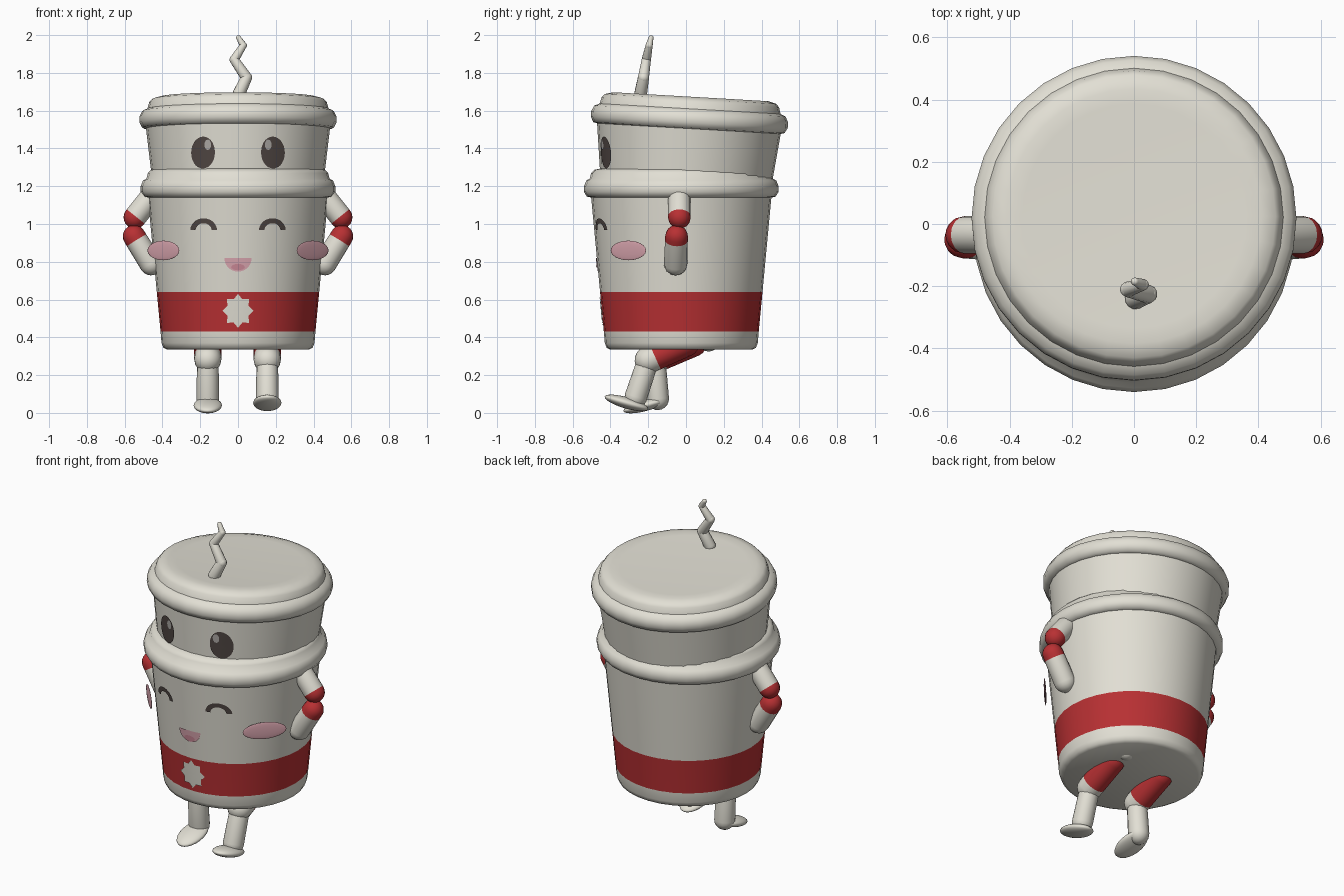
import bpy, bmesh
from math import pi, tau, sin, cos, sqrt, radians
from mathutils import Vector, Matrix

cube = bpy.data.objects.get("Cube")
if cube:
    bpy.data.objects.remove(cube, do_unlink=True)


def material(name, rgb):
    m = bpy.data.materials.new(name)
    m.use_nodes = True
    m.diffuse_color = (*rgb, 1)
    m.node_tree.nodes["Principled BSDF"].inputs["Base Color"].default_value = (*rgb, 1)
    return m


CREAM = material("cream", (0.76, 0.74, 0.66))
RED = material("red", (0.48, 0.03, 0.033))
PINK = material("blush_pink", (0.70, 0.38, 0.43))
ROSE = material("tongue_rose", (0.60, 0.25, 0.31))
DARK = material("dark_brown", (0.08, 0.062, 0.056))
GLINT = material("eye_glint", (0.42, 0.40, 0.38))


def finish(name, bm, mats, matrix):
    mesh = bpy.data.meshes.new(name)
    bmesh.ops.recalc_face_normals(bm, faces=bm.faces)
    bm.to_mesh(mesh)
    bm.free()
    for m in mats:
        mesh.materials.append(m)
    for p in mesh.polygons:
        p.use_smooth = True
    mesh.set_sharp_from_angle(angle=radians(50))
    obj = bpy.data.objects.new(name, mesh)
    obj.matrix_world = matrix
    bpy.context.collection.objects.link(obj)
    return obj


def lathe(name, profile, matrix, segs=32, red=None):
    """Revolve (radius, height) points; faces between the red limits turn red."""
    bm = bmesh.new()
    rings = []
    for r, z in profile:
        if r < 1e-4:
            rings.append([bm.verts.new((0, 0, z))] * segs)
        else:
            rings.append([bm.verts.new((r * sin(tau * i / segs), -r * cos(tau * i / segs), z))
                          for i in range(segs)])
    for k in range(len(rings) - 1):
        a, b = rings[k], rings[k + 1]
        mid = (profile[k][1] + profile[k + 1][1]) / 2
        for i in range(segs):
            j = (i + 1) % segs
            corners = list(dict.fromkeys((a[i], a[j], b[j], b[i])))
            face = bm.faces.new(corners)
            face.material_index = int(red is not None and red[0] < mid < red[1])
    return finish(name, bm, [CREAM, RED], matrix)


def capsule(name, p, q, r1, r2, red=None, cuts=(), segs=16):
    """Round-ended limb from p to q, with extra rings at the given lengths."""
    p, q = Vector(p), Vector(q)
    axis = q - p
    size = axis.length
    steps = [i / 5 * pi / 2 for i in range(6)]
    profile = [(r1 * sin(t), -r1 * cos(t)) for t in steps]
    profile += [(r1 + (r2 - r1) * c / size, c) for c in cuts]
    profile += [(r2 * cos(t), size + r2 * sin(t)) for t in steps]
    turn = axis.to_track_quat('Z', 'Y').to_matrix().to_4x4()
    return lathe(name, profile, Matrix.Translation(p) @ turn, segs, red)


def ball(name, center, scale, mat, turn=Matrix()):
    bm = bmesh.new()
    bmesh.ops.create_uvsphere(bm, u_segments=24, v_segments=12, radius=1)
    matrix = Matrix.Translation(center) @ turn @ Matrix.Diagonal((*scale, 1))
    return finish(name, bm, [mat], matrix)


def decal(name, wall, matrix, center, size, mat, start=0, end=tau, inner=0, lift=0.005,
          points=0):
    """Thin polar patch wrapped on a cup wall (wall gives radius at a height)."""
    bm = bmesh.new()
    n, rows = points * 2 or 28, 5
    grid = []
    for i in range(n + 1):
        t = start + (end - start) * i / n
        reach = 0.74 if points and i % 2 else 1
        row = []
        for k in range(rows + 1):
            v = (inner + (1 - inner) * k / rows) * reach
            x, z = center[0] + size[0] * v * cos(t), center[1] + size[1] * v * sin(t)
            row.append(bm.verts.new((x, -sqrt((wall(z) + lift) ** 2 - x * x), z)))
        grid.append(row)
    for a, b in zip(grid, grid[1:]):
        for k in range(rows):
            bm.faces.new((a[k], a[k + 1], b[k + 1], b[k]))
    bmesh.ops.remove_doubles(bm, verts=bm.verts, dist=1e-5)
    return finish(name, bm, [mat], matrix)


# Lower cup with its rim and red band
LOWER = Matrix.Translation((0, -0.025, 0))
lathe("lower_cup", [(0, .335), (.375, .335), (.395, .345), (.405, .37), (.41, .43), (.43, .64),
                    (.477, 1.14), (.5, 1.145), (.515, 1.17), (.515, 1.2), (.503, 1.23),
                    (.485, 1.24), (.477, 1.27), (.46, 1.287), (.42, 1.295), (0, 1.295)],
      LOWER, red=(.43, .64))

# Upper cup with its lid, leaning back
UPPER = Matrix.Translation((0, 0.018, 1.55)) @ Matrix.Rotation(radians(-3.3), 4, 'X')
lathe("upper_cup", [(0, -.38), (.447, -.38), (.487, -.045), (.507, -.04), (.522, -.012),
                    (.522, .018), (.507, .048), (.48, .06), (.47, .095), (.455, .112),
                    (.41, .124), (.36, .122), (0, .118)], UPPER)


def lower_wall(z):
    return 0.41 + (z - 0.43) * 0.0945


def upper_wall(z):
    return 0.492 + z * 0.118


# Zigzag steam wisp on the lid
wisp = [(.005, -.24, 1.69), (.045, -.225, 1.775), (-.02, -.21, 1.87),
        (.028, -.195, 1.945), (.003, -.185, 1.986)]
girth = [.034, .03, .025, .019, .013]
for i in range(4):
    capsule(f"wisp_{i + 1}", wisp[i], wisp[i + 1], girth[i], girth[i + 1], segs=12)

# Faces, cheeks and arms, mirrored
for side, s in (("left", 1), ("right", -1)):
    decal(f"{side}_eye", upper_wall, UPPER, (s * .185, -.197), (.063, .084), DARK)
    decal(f"{side}_eye_glint", upper_wall, UPPER, (s * .16, -.157), (.018, .027), GLINT, lift=.008)
    decal(f"{side}_smiling_eye", lower_wall, LOWER, (s * .182, .965), (.071, .065), DARK,
          start=.05, end=pi - .05, inner=.6)
    ball(f"{side}_cheek", (s * .395, -.305, .86), (.126, .006, .052), PINK,
         Matrix.Rotation(s * radians(48), 4, 'Z'))
    capsule(f"{side}_upper_arm", (s * .47, -.035, 1.13), (s * .546, -.035, 1.035), .06, .06,
            red=(.115, 1), cuts=(.115,))
    capsule(f"{side}_forearm", (s * .55, -.05, .935), (s * .46, -.055, .79), .06, .062,
            red=(-1, .025), cuts=(.025,))

# Mouth and tongue
decal("mouth", lower_wall, LOWER, (0, .82), (.072, .072), PINK, start=pi, end=tau)
decal("tongue", lower_wall, LOWER, (0, .772), (.036, .017), ROSE, lift=.008)

# Star patch on the band
decal("band_star", lower_wall, LOWER, (0, .54), (.082, .09), CREAM, start=pi / 2,
      end=pi / 2 + tau, points=8)

# Legs in mid stride: hip, knee, ankle, foot centre, foot tilt in degrees
legs = {"left": (.155, (.0, .37), (-.2, .28), (-.265, .085), (-.315, .053), -16),
        "right": (-.16, (.04, .37), (-.165, .283), (-.15, .075), (-.215, .04), 15)}
for side, (x, hip, knee, ankle, foot, tilt) in legs.items():
    hip, knee, ankle, foot = (Vector((x, *p)) for p in (hip, knee, ankle, foot))
    edge = (knee - hip).length - .04
    capsule(f"{side}_thigh", hip, knee, .072, .072, red=(-1, edge), cuts=(edge,))
    capsule(f"{side}_shin", knee, ankle, .057, .06)
    ball(f"{side}_foot", foot, (.075, .12, .03), CREAM, Matrix.Rotation(radians(tilt), 4, 'X'))
ball("hip_knob", (.155, .12, .38), (.055, .055, .055), CREAM)
